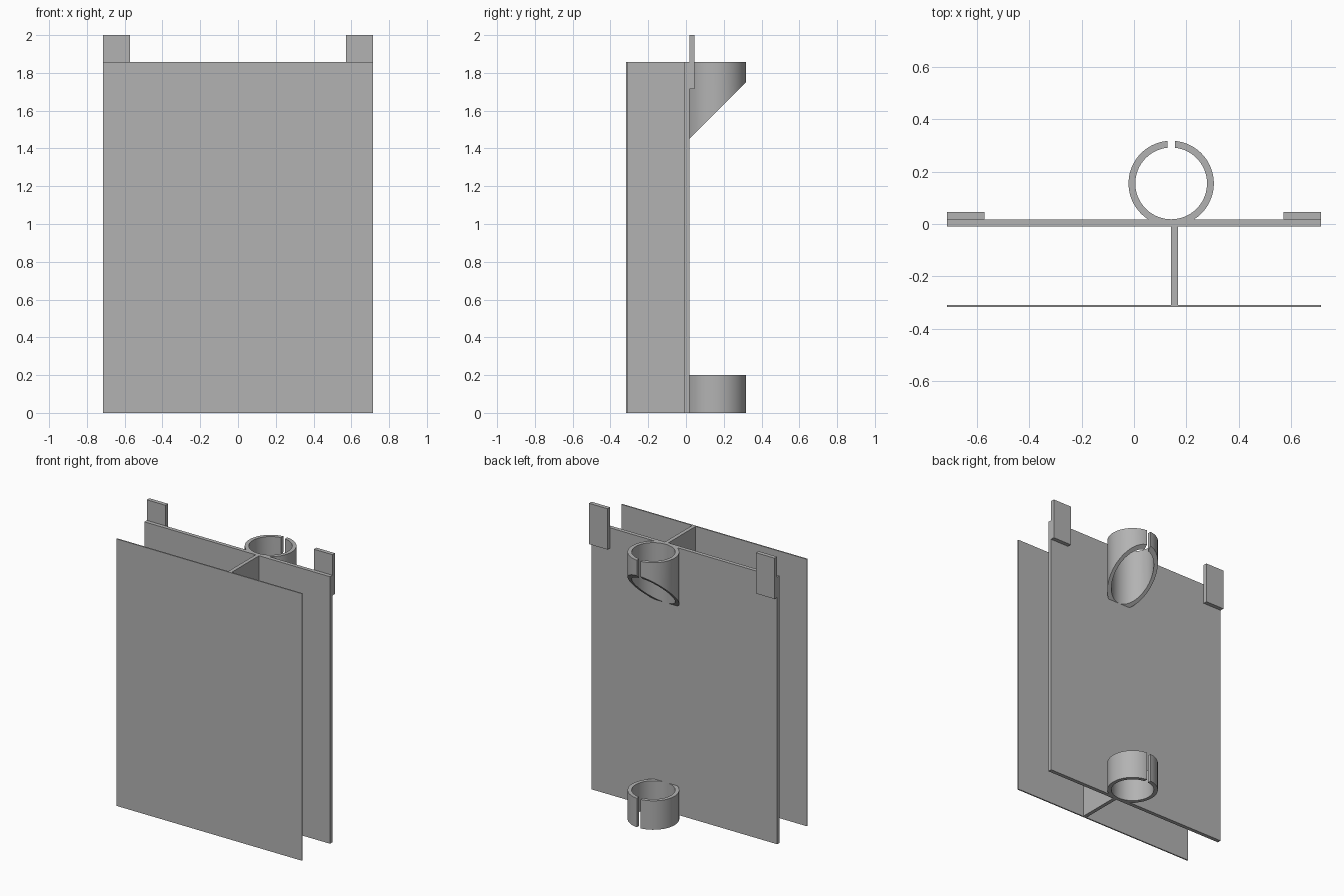
import bpy, bmesh
from math import asin, pi, sin, cos, radians

cube = bpy.data.objects.get("Cube")
if cube:
    bpy.data.objects.remove(cube, do_unlink=True)

grey = bpy.data.materials.new("plain grey")
grey.use_nodes = True
colour = (0.45, 0.45, 0.45, 1)
grey.diffuse_color = colour
grey.node_tree.nodes["Principled BSDF"].inputs["Base Color"].default_value = colour

HALF_W, HEIGHT = 0.714, 1.857
BACK_Y0, BACK_Y1 = -0.009, 0.018      # back panel thickness
RING_X, RING_Y = 0.142, 0.155         # clip centre
R_OUT, R_IN, GAP = 0.163, 0.137, 0.0145


def finish(name, bm):
    bmesh.ops.recalc_face_normals(bm, faces=bm.faces)
    mesh = bpy.data.meshes.new(name)
    bm.to_mesh(mesh)
    bm.free()
    mesh.materials.append(grey)
    obj = bpy.data.objects.new(name, mesh)
    bpy.context.collection.objects.link(obj)
    return obj


def box(name, x, y, z):
    bm = bmesh.new()
    bmesh.ops.create_cube(bm, size=1)
    for v in bm.verts:
        v.co = [lo + (c + 0.5) * (hi - lo) for c, (lo, hi) in zip(v.co, (x, y, z))]
    return finish(name, bm)


def split_ring(name, bottom, top, steps=64):
    """Ring open at the back; bottom gives the lower edge height at each y."""
    bm = bmesh.new()
    rows = []
    for i in range(steps + 1):
        corners = []
        for r in (R_OUT, R_IN):
            start = asin(GAP / r)
            a = start + (2 * pi - 2 * start) * i / steps
            # the outer wall is trimmed where it sinks into the panel
            x, y = RING_X + r * sin(a), max(RING_Y + r * cos(a), 0.0)
            corners += [(x, y, bottom(y)), (x, y, top)]
        rows.append([bm.verts.new(corners[k]) for k in (0, 1, 3, 2)])
    for a, b in zip(rows, rows[1:]):
        for k in range(4):
            n = (k + 1) % 4
            bm.faces.new((a[k], a[n], b[n], b[k]))
    bm.faces.new(rows[0])
    bm.faces.new(rows[-1])
    obj = finish(name, bm)
    bpy.ops.object.select_all(action='DESELECT')
    obj.select_set(True)
    bpy.context.view_layer.objects.active = obj
    bpy.ops.object.shade_smooth_by_angle(angle=radians(30))


# Panels and the web joining them
box("front_panel", (-HALF_W, HALF_W), (-0.318, -0.309), (0, HEIGHT))
box("back_panel", (-HALF_W, HALF_W), (BACK_Y0, BACK_Y1), (0, HEIGHT))
box("web", (0.142, 0.168), (-0.31, BACK_Y0 + 0.001), (0, HEIGHT))

# Upright tabs behind the top corners
for side, s in (("left", 1), ("right", -1)):
    box(side + "_tab", sorted((s * 0.571, s * HALF_W)), (BACK_Y1, 0.046), (1.716, 2.0))

# Split clips: a straight one below, one with a slanted underside above
split_ring("lower_clip", lambda y: 0.0, 0.201)
split_ring("upper_clip", lambda y: y + 1.433, HEIGHT)
